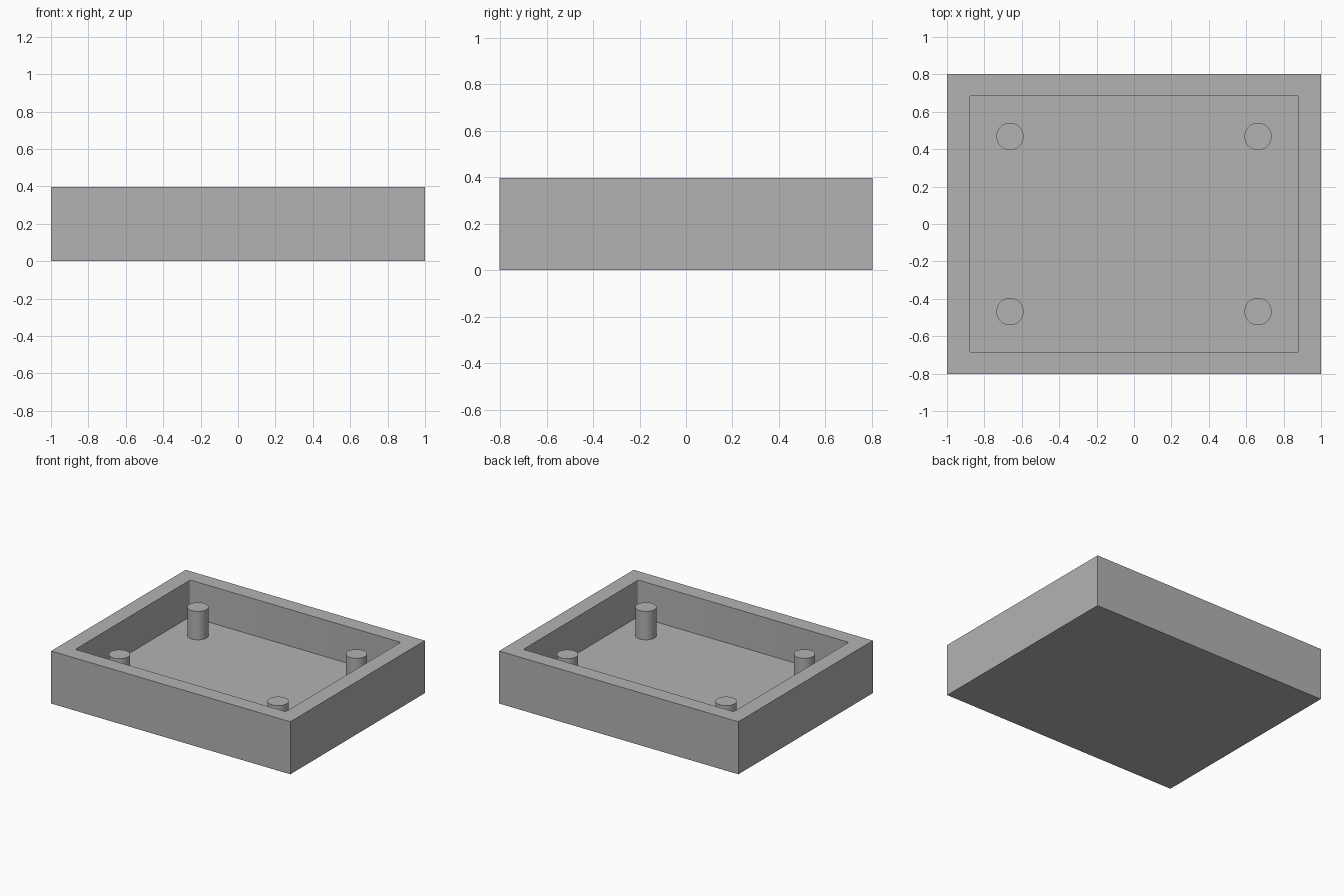
import bpy
import bmesh

HALF_X, HALF_Y, HEIGHT = 1.0, 0.803, 0.397
INNER_X, INNER_Y, FLOOR = 0.88, 0.686, 0.12
POST_X, POST_Y, POST_R, POST_TOP = 0.663, 0.468, 0.073, 0.335

cube = bpy.data.objects.get("Cube")
if cube:
    bpy.data.objects.remove(cube, do_unlink=True)

# Single grey material
grey = bpy.data.materials.new("grey")
grey.use_nodes = True
colour = (0.45, 0.45, 0.45, 1)
grey.diffuse_color = colour
grey.node_tree.nodes["Principled BSDF"].inputs["Base Color"].default_value = colour


def add_object(name, bm):
    bmesh.ops.recalc_face_normals(bm, faces=bm.faces[:])
    mesh = bpy.data.meshes.new(name)
    bm.to_mesh(mesh)
    bm.free()
    mesh.materials.append(grey)
    obj = bpy.data.objects.new(name, mesh)
    bpy.context.collection.objects.link(obj)
    return obj


# Open tray: a box whose top is inset and pushed down to the floor
bm = bmesh.new()
bmesh.ops.create_cube(bm, size=2)
for v in bm.verts:
    v.co.x *= HALF_X
    v.co.y *= HALF_Y
    v.co.z = HEIGHT if v.co.z > 0 else 0
top = max(bm.faces, key=lambda f: f.calc_center_median().z)
bmesh.ops.inset_region(bm, faces=[top], thickness=HALF_X - INNER_X)
for v in top.verts:
    v.co.x = INNER_X if v.co.x > 0 else -INNER_X
    v.co.y = INNER_Y if v.co.y > 0 else -INNER_Y
floor = bmesh.ops.extrude_discrete_faces(bm, faces=[top])["faces"][0]
for v in floor.verts:
    v.co.z = FLOOR

# Slightly rounded upright corners inside the cavity
corners = [e for e in bm.edges
           if abs(e.verts[0].co.z - e.verts[1].co.z) > 0.2
           and abs(e.verts[0].co.x) < HALF_X - 0.01]
bmesh.ops.bevel(bm, geom=corners, offset=0.01, segments=3, profile=0.5, affect='EDGES')
tray = add_object("tray", bm)

# Four round posts standing on the floor
posts = []
for side, sx in (("left", 1), ("right", -1)):
    for end, sy in (("front", -1), ("back", 1)):
        bm = bmesh.new()
        bmesh.ops.create_cone(bm, cap_ends=True, segments=48, radius1=POST_R,
                              radius2=POST_R, depth=POST_TOP - FLOOR)
        post = add_object(f"{end}_{side}_post", bm)
        post.location = (sx * POST_X, sy * POST_Y, (POST_TOP + FLOOR) / 2)
        posts.append(post)

# Smooth curved walls, sharp rims
bpy.ops.object.select_all(action='DESELECT')
for obj in [tray] + posts:
    obj.select_set(True)
bpy.context.view_layer.objects.active = tray
bpy.ops.object.shade_smooth_by_angle(angle=0.7)
